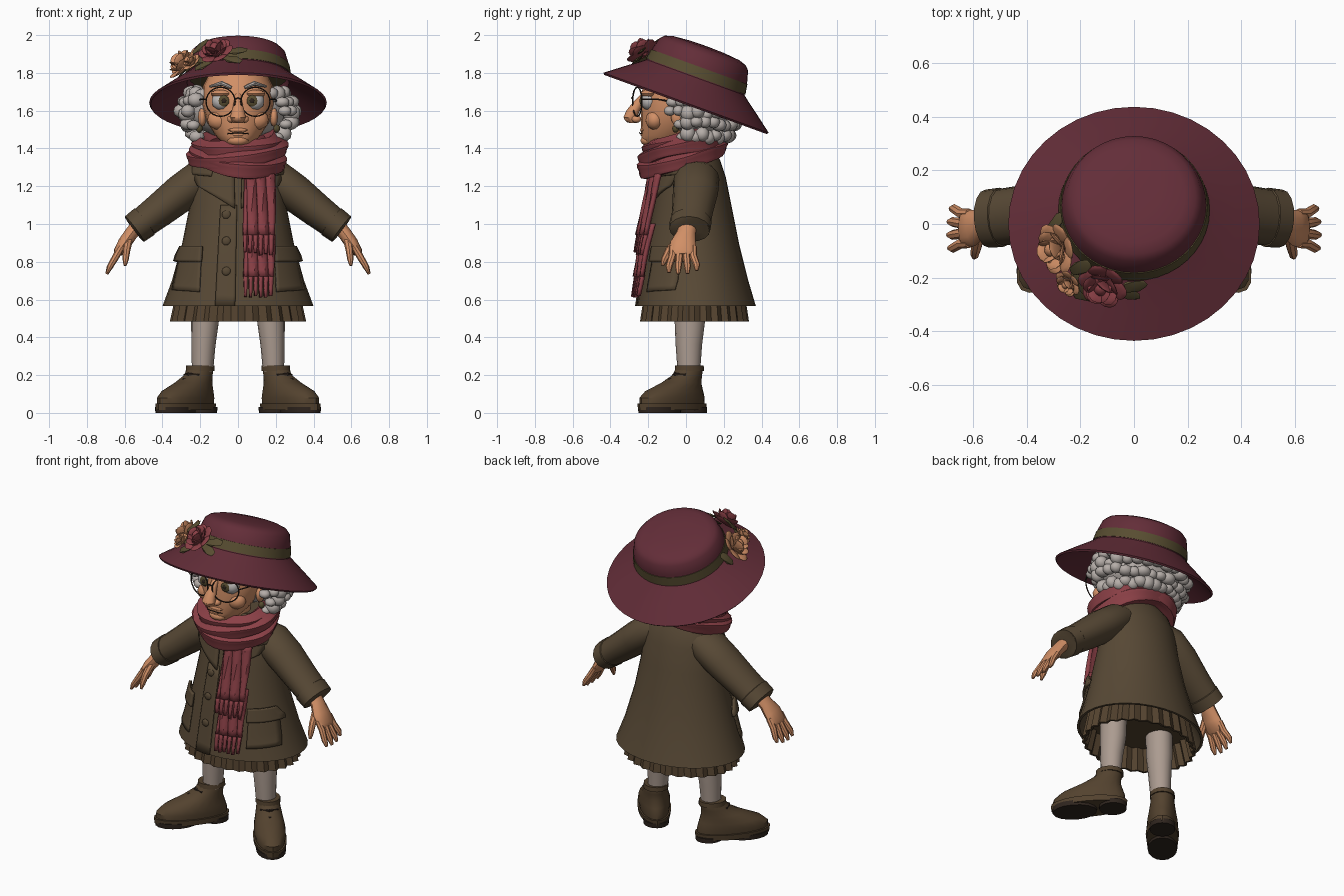
import bpy, bmesh, math, random
from mathutils import Vector, Matrix

if "Cube" in bpy.data.objects:
    bpy.data.objects.remove(bpy.data.objects["Cube"])
random.seed(4)
Y, Z = Vector((0, 1, 0)), Vector((0, 0, 1))


def material(name, r, g, b):
    m = bpy.data.materials.new(name)
    m.use_nodes = True
    colour = [(c / 255) ** 2.2 for c in (r, g, b)] + [1]
    m.diffuse_color = colour
    m.node_tree.nodes["Principled BSDF"].inputs["Base Color"].default_value = colour
    return m


coat_brown = material("coat brown", 88, 74, 56)
hat_plum = material("hat plum", 99, 49, 59)
scarf_red = material("scarf red", 138, 66, 72)
skin = material("skin peach", 208, 142, 102)
hair_grey = material("hair grey", 180, 172, 167)
stocking = material("stocking beige", 170, 154, 143)
boot_brown = material("boot brown", 84, 68, 50)
olive = material("band olive", 88, 78, 52)
dark = material("dark brown", 50, 41, 35)
eye_white = material("eye white", 186, 182, 180)


def finish(name, bm, mat, mirror=False, matrix=None, normals=True):
    if normals:
        bmesh.ops.recalc_face_normals(bm, faces=bm.faces[:])
    if matrix:
        bm.transform(matrix)
    mesh = bpy.data.meshes.new(name)
    bm.to_mesh(mesh)
    bm.free()
    mesh.materials.append(mat)
    mesh.polygons.foreach_set("use_smooth", [True] * len(mesh.polygons))
    mesh.set_sharp_from_angle(angle=math.radians(38))
    ob = bpy.data.objects.new(name, mesh)
    bpy.context.collection.objects.link(ob)
    if mirror:
        ob.modifiers.new("Mirror", "MIRROR").use_mirror_merge = False
    return ob


def tube(name, path, mat, n=16, ref=Y, axis=None, closed=False, ridge=(0, 0), **kw):
    """Loft ellipses along (x, y, z, size along ref, size across)."""
    bm = bmesh.new()
    rings, count = [], len(path)
    for i, (x, y, z, a, b) in enumerate(path):
        before = path[i - 1] if closed or i else path[0]
        after = path[(i + 1) % count] if closed or i < count - 1 else path[i]
        t = axis or (Vector(after[:3]) - Vector(before[:3])).normalized()
        u = (ref - t * ref.dot(t)).normalized()
        v = t.cross(u)
        ring = []
        for k in range(n):
            ang = math.tau * k / n
            f = 1 + ridge[0] * math.cos(ridge[1] * ang)
            ring.append(bm.verts.new(Vector((x, y, z)) + u * a * f * math.cos(ang) + v * b * f * math.sin(ang)))
        rings.append(ring)
    for i in range(count if closed else count - 1):
        r, s = rings[i], rings[(i + 1) % count]
        for k in range(n):
            m = (k + 1) % n
            bm.faces.new((r[k], r[m], s[m], s[k]))
    if not closed:
        bm.faces.new(rings[0])
        bm.faces.new(rings[-1])
    return finish(name, bm, mat, **kw)


def blobs(name, items, mat, detail=2, **kw):
    """Ellipsoids from (place, size, optional rotation)."""
    bm = bmesh.new()
    for place, size, *rot in items:
        m = Matrix.Translation(place) @ (rot[0] if rot else Matrix()) @ Matrix.Diagonal((*size, 1))
        bmesh.ops.create_icosphere(bm, subdivisions=detail, radius=1, matrix=m)
    return finish(name, bm, mat, **kw)


def on_front(rings, x, z, off):
    """Point on the front of a stack of ellipses, pushed outward by off."""
    z = min(max(z, rings[0][2]), rings[-1][2])
    for p, q in zip(rings, rings[1:]):
        if p[2] <= z <= q[2]:
            f = (z - p[2]) / (q[2] - p[2])
            cy, ry, rx = (p[i] + (q[i] - p[i]) * f for i in (1, 3, 4))
            break
    s = max(-0.99, min(0.99, x / rx))
    c = math.sqrt(1 - s * s)
    out = Vector((s / rx, -c / ry, 0)).normalized()
    return Vector((s * rx, cy - ry * c, z)) + out * off


def patch(name, corners, mat, off=0.002, thick=0.008, wave=(0, 0), nu=8, nv=8, **kw):
    """Plate laid on the coat; corners run bottom left, bottom right, top right, top left."""
    bl, br, tr, tl = (Vector(c) for c in corners)
    bm = bmesh.new()
    grid = []
    for j in range(nv + 1):
        row = []
        for i in range(nu + 1):
            u, v = i / nu, j / nv
            p = bl.lerp(br, u).lerp(tl.lerp(tr, u), v)
            w = wave[0] * math.cos(math.tau * wave[1] * u + 2 * v)
            row.append(bm.verts.new(on_front(coat_rings, p.x, p.y, off + w)))
        grid.append(row)
    for j in range(nv):
        for i in range(nu):
            bm.faces.new((grid[j][i], grid[j][i + 1], grid[j + 1][i + 1], grid[j + 1][i]))
    ob = finish(name, bm, mat, normals=False, **kw)
    mod = ob.modifiers.new("Solidify", "SOLIDIFY")
    mod.thickness, mod.offset = thick, 1


# Coat body and pleated skirt
coat_rings = [(0, .055, .565, .315, .40), (0, .045, .7, .285, .35), (0, .035, .9, .245, .295),
              (0, .035, 1.1, .205, .255), (0, .035, 1.25, .175, .24), (0, .03, 1.34, .15, .21),
              (0, .02, 1.42, .11, .13)]
coat_inside = [(0, .05, .7, .26, .32), (0, .055, .565, .30, .385)]
tube("coat_body", coat_inside + coat_rings, coat_brown, n=32, axis=Z)
skirt = [(0, .045, .62, .24, .30), (0, .045, .485, .265, .335), (0, .045, .485, .28, .35), (0, .045, .65, .255, .315)]
tube("pleated_skirt", skirt, boot_brown, n=112, axis=Z, ridge=(.03, 28))

# Coat front: overlap, lapels, pockets, buttons
patch("front_overlap", [(-.12, .56), (-.015, .55), (-.005, 1.1), (-.09, 1.1)], coat_brown)
patch("lapel", [(.015, 1.08), (.2, 1.2), (.23, 1.27), (.02, 1.34)], coat_brown, off=.01, thick=.014, mirror=True)
patch("collar", [(.13, 1.25), (.235, 1.26), (.2, 1.37), (.1, 1.37)], coat_brown, off=.018, thick=.014, mirror=True)
patch("pocket", [(.2, .64), (.345, .65), (.3, .85), (.19, .85)], coat_brown, thick=.008, mirror=True)
patch("pocket_flap", [(.185, .8), (.325, .8), (.287, .88), (.18, .88)], coat_brown, off=.01, thick=.016, mirror=True)
buttons = [(on_front(coat_rings, -.06, z, .012), (.024, .009, .024)) for z in (1.05, .91, .75)]
blobs("coat_buttons", buttons, coat_brown)

# Sleeves, cuffs and hands
tube("sleeve", [(.1, .055, 1.285, .09, .07), (.2, .055, 1.24, .122, .1), (.3, .05, 1.165, .12, .1),
                (.42, .035, 1.07, .109, .09), (.545, .02, .975, .104, .079), (.525, .02, .99, .08, .06)],
     coat_brown, mirror=True)
tube("sleeve_cuff", [(.49, .025, 1.017, .1, .08), (.495, .025, 1.013, .111, .088),
                     (.548, .02, .973, .109, .084), (.552, .02, .97, .085, .068)], coat_brown, mirror=True)
tube("palm", [(.52, .01, 1.0, .05, .04), (.565, 0, .95, .05, .036), (.6, -.015, .9, .068, .036),
              (.635, -.018, .85, .07, .026), (.645, -.018, .835, .055, .015)], skin, n=12, mirror=True)
for i, reach in enumerate((.92, 1, .97, .8)):
    y = -.072 + .037 * i
    tip = y + (i - 1.5) * .012
    tube("finger", [(.615, y, .88, .018, .018), (.645, y, .83, .02, .019),
                    (.645 + .035 * reach, tip, .83 - .06 * reach, .018, .016),
                    (.645 + .05 * reach, tip, .83 - .095 * reach, .009, .008)], skin, n=8, mirror=True)
tube("thumb", [(.58, -.04, .92, .022, .024), (.59, -.09, .86, .021, .02),
               (.595, -.115, .81, .018, .016), (.598, -.125, .78, .008, .008)], skin, n=8, mirror=True)

# Legs and boots
tube("stocking_leg", [(.188, .015, .22, .06, .056), (.183, .015, .36, .07, .064), (.175, .02, .48, .08, .073),
                      (.17, .02, .68, .085, .075)], stocking, mirror=True)
foot = dict(mirror=True, matrix=Matrix.Translation((.2, .018, 0)) @ Matrix.Rotation(math.radians(40), 4, "Z"))
tube("boot_upper", [(0, -.12, .04, .212, .086), (0, -.12, .08, .212, .092), (0, -.105, .115, .186, .09),
                    (0, -.055, .16, .122, .079), (0, -.015, .2, .084, .07), (0, 0, .235, .076, .068),
                    (0, 0, .25, .07, .062)], boot_brown, n=20, axis=Z, **foot)
tube("boot_collar", [(0, 0, .222, .07, .06), (0, 0, .222, .082, .073), (0, 0, .25, .08, .071),
                     (0, 0, .25, .064, .058)], boot_brown, axis=Z, **foot)
tube("boot_welt", [(0, -.12, .016, .222, .093), (0, -.12, .05, .225, .097)], boot_brown, n=20, axis=Z, **foot)
tube("boot_heel", [(0, .02, 0, .08, .074), (0, .02, .03, .082, .076)], dark, axis=Z, **foot)
tube("boot_tread", [(0, -.205, 0, .13, .086), (0, -.205, .03, .132, .088)], dark, axis=Z, **foot)
for y, z in ((-.172, .14), (-.135, .17), (-.098, .2)):
    tube("boot_lace", [(-.05, y + .03, z, .008, .008), (0, y, z + .006, .009, .009),
                       (.05, y + .03, z, .008, .008)], dark, n=6, ref=Z, **foot)

# Scarf: loops round the neck, two tails and fringes


def scarf_loop(cz, rx, ry, drop, roll, size):
    path = []
    for i in range(36):
        t = math.tau * i / 36
        swell = size * (1 + .12 * math.sin(3 * t + cz * 9))
        bulge = 1 + .03 * math.sin(5 * t + cz * 30)
        path.append((rx * bulge * math.cos(t), -.012 + ry * bulge * math.sin(t),
                     cz + drop * math.sin(t) + roll * math.cos(t), swell, size))
    tube("scarf_loop", path, scarf_red, n=20, ref=Z, closed=True, ridge=(.12, 5))


scarf_loop(1.425, .195, .175, .035, .012, .045)
scarf_loop(1.36, .205, .19, .065, -.025, .05)
scarf_loop(1.385, .222, .192, .045, .03, .046)
for side, x0, x1, low, high, off in (("under", .025, .175, .72, 1.0, .02), ("top", .02, .165, .94, 1.28, .042)):
    patch(side + "_scarf_tail", [(x0, low), (x1, low), (x1 - .01, high), (x0 + .01, high)], scarf_red,
          off=off, thick=.022, wave=(.008, 3), nu=18)
    step = (x1 - x0) / 6
    for i in range(6):
        a = x0 + step * i
        end = low - .1 + random.uniform(-.012, .012)
        patch(side + "_scarf_fringe", [(a + .006, end), (a + step - .006, end), (a + step - .002, low + .01),
                                       (a + .002, low + .01)], scarf_red, off=off, thick=.02, nu=1, nv=3)

# Head, features and neck
head = [(0, -.13, 1.405, .07, .05), (0, -.12, 1.425, .11, .08), (0, -.095, 1.47, .142, .12),
        (0, -.075, 1.54, .163, .165), (0, -.06, 1.63, .178, .187), (0, -.04, 1.73, .19, .185), (0, -.01, 1.82, .14, .14)]
tube("head", head, skin, n=24, axis=Z)
tube("neck", [(0, -.02, 1.3, .09, .09), (0, -.03, 1.5, .09, .09)], skin, axis=Z)
tube("nose", [(0, -.215, 1.69, .02, .02), (0, -.25, 1.645, .03, .022), (0, -.28, 1.6, .036, .034),
              (0, -.295, 1.565, .036, .042), (0, -.28, 1.535, .02, .026)], skin, n=12, axis=Z)
blobs("nose_tip", [((0, -.298, 1.565), (.034, .032, .03))], skin)
blobs("cheek_and_nostril", [((.095, -.165, 1.55), (.07, .05, .055)), ((.036, -.262, 1.555), (.022, .026, .02))],
      skin, mirror=True)
blobs("chin_and_lips", [((0, -.2, 1.442), (.058, .042, .03)), ((0, -.218, 1.498), (.055, .026, .016)),
                        ((0, -.218, 1.473), (.042, .024, .012))], skin)
tube("mouth_line", [tuple(on_front(head, x, 1.483 - abs(x) * .1, .01)) + (.003, .003)
                    for x in (-.05, -.025, 0, .025, .05)], dark, n=6, ref=Z)
blobs("eyeball", [((.085, -.195, 1.65), (.056, .045, .05))], eye_white, mirror=True)
blobs("iris", [((.075, -.236, 1.652), (.029, .008, .031))], olive, mirror=True)
blobs("pupil", [((.074, -.241, 1.652), (.013, .006, .014))], dark, mirror=True)
blobs("eyelid", [((.087, -.193, 1.69), (.06, .05, .022))], skin, mirror=True)
tube("eyebrow", [(.035, -.238, 1.722, .008, .008), (.085, -.232, 1.745, .013, .013), (.15, -.185, 1.728, .006, .006)],
     hair_grey, n=8, ref=Z, mirror=True)
blobs("ear", [((.19, -.045, 1.565), (.022, .035, .05))], skin, mirror=True)
blobs("earring", [((.205, -.055, 1.505), (.018, .018, .022))], olive, mirror=True)

# Glasses
rim = [(.092 + .077 * math.cos(math.tau * i / 24), -.258 + .025 * math.cos(math.tau * i / 24),
        1.647 + .077 * math.sin(math.tau * i / 24), .004, .004) for i in range(24)]
tube("glasses_rim", rim, dark, n=6, closed=True, mirror=True)
tube("glasses_bridge", [(-.018, -.28, 1.66, .004, .004), (0, -.288, 1.668, .004, .004), (.018, -.28, 1.66, .004, .004)],
     dark, n=6, ref=Z)
tube("glasses_arm", [(.168, -.235, 1.66, .004, .004), (.2, -.15, 1.66, .004, .004), (.205, -.03, 1.64, .004, .004)],
     dark, n=6, ref=Z, mirror=True)

# Curly hair
blobs("hair_base", [((0, .065, 1.59), (.25, .19, .14))], hair_grey, detail=3)
curls = []
for row, (z, rx, ry) in enumerate(((1.47, .235, .185), (1.53, .275, .215), (1.59, .29, .225), (1.645, .28, .21), (1.69, .245, .17))):
    start = -22 - 6 * row
    for i in range(20):
        ang = math.radians(start + (180 - 2 * start) * (i + .5 * (row % 2)) / 19.5)
        size = random.uniform(.032, .048)
        j = random.uniform(-.014, .012)
        curls.append((((rx + j) * math.cos(ang), .045 + (ry + j) * math.sin(ang), z + j),
                      (size, size * .9, size * random.uniform(.7, 1))))
blobs("hair_curls", curls, hair_grey)

# Hat, tipped back
tilt = Matrix.Translation((0, 0, 1.64)) @ Matrix.Rotation(math.radians(-20), 4, "X")


def hat_part(name, profile, mat):
    tube(name, [(0, 0, z, r * .99, r) for r, z in profile], mat, n=40, axis=Z, matrix=tilt)


hat_part("hat", [(.18, .27), (.25, .2), (.27, .115), (.38, .05), (.462, -.008), (.47, .002), (.38, .07), (.305, .125),
                 (.28, .145), (.268, .22), (.252, .275), (.23, .297), (.19, .31), (.1, .318), (.02, .32)], hat_plum)
hat_part("hat_band", [(.27, .15), (.283, .15), (.274, .205), (.26, .205)], olive)

# Flowers and leaves on the band


def facing(place):
    out = Vector((place[0], place[1], .2)).normalized()
    return out.to_track_quat("Z", "Y").to_matrix().to_4x4()


def rose(name, place, r, mat):
    aim = facing(place)
    items = [(Vector(place) + aim @ Vector((0, 0, .3 * r)), (.28 * r, .28 * r, .35 * r))]
    for layer, (dist, lean) in enumerate(((.62, 70), (.42, 45), (.25, 20))):
        for k in range(6 - layer):
            spin = Matrix.Rotation(math.tau * k / (6 - layer) + layer * .6, 4, "Z")
            turn = aim @ spin
            spot = Vector(place) + turn @ Vector((dist * r, 0, .16 * r * layer))
            items.append((spot, (.08 * r, .45 * r, .42 * r), turn @ Matrix.Rotation(math.radians(lean), 4, "Y")))
    blobs(name, items, mat, matrix=tilt)


rose("red_rose", (-.115, -.305, .175), .095, scarf_red)
rose("peach_rose", (-.285, -.155, .16), .1, skin)
rose("small_peach_rose", (-.245, -.28, .125), .055, skin)
leaves = []
for place, spin in (((-.005, -.315, .18), 15), ((-.03, -.32, .13), -20), ((-.2, -.255, .225), 60),
                    ((-.2, -.29, .14), 150), ((-.29, -.05, .16), 100), ((-.18, -.32, .1), 30)):
    leaves.append((place, (.065, .03, .008), facing(place) @ Matrix.Rotation(math.radians(spin), 4, "Z")))
blobs("flower_leaves", leaves, olive, detail=1, matrix=tilt)
